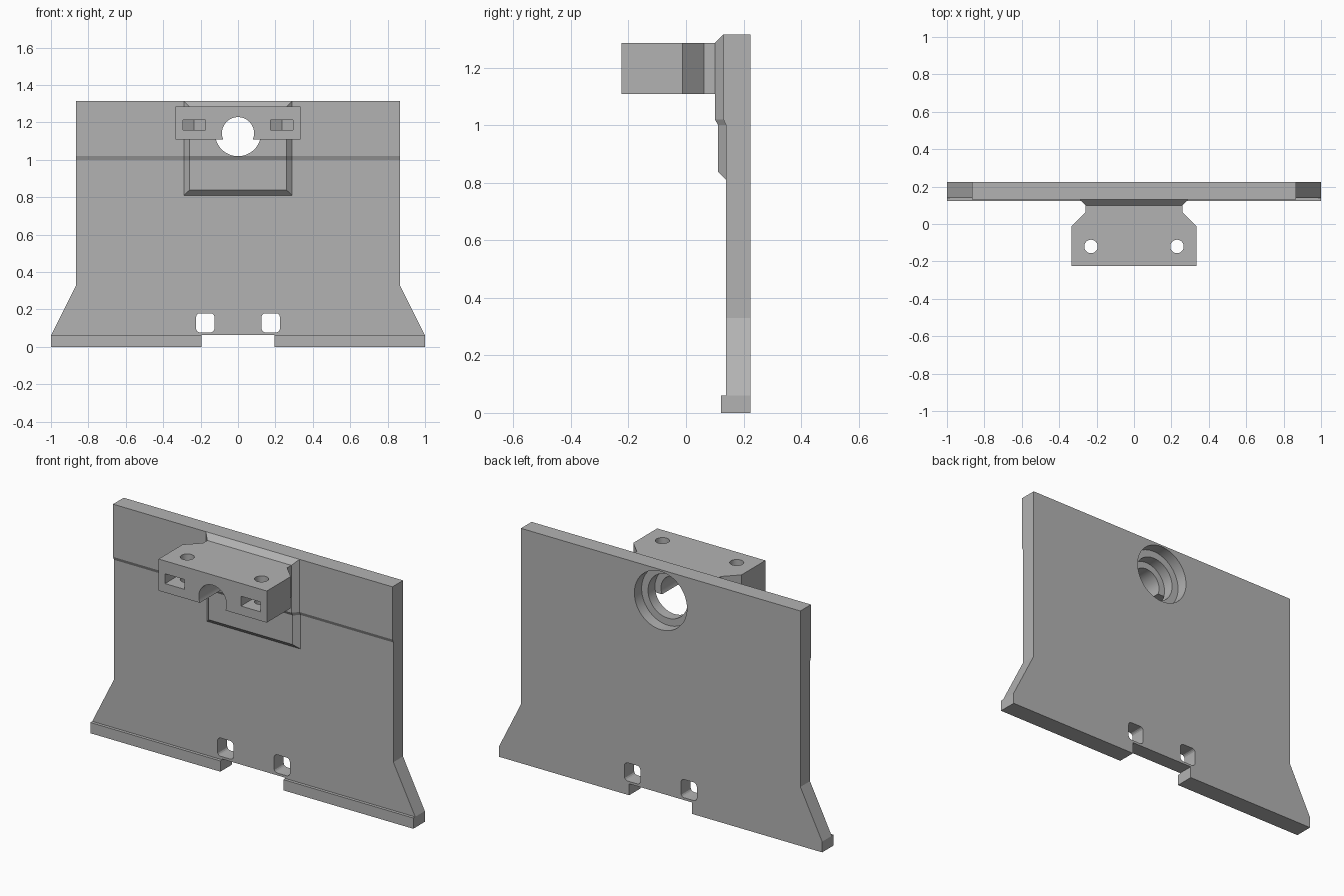
import bpy
import bmesh
from math import cos, sin, pi, radians

if "Cube" in bpy.data.objects:
    bpy.data.objects.remove(bpy.data.objects["Cube"], do_unlink=True)

GREY = (0.45, 0.45, 0.45, 1)
grey = bpy.data.materials.new("plain_grey")
grey.use_nodes = True
grey.diffuse_color = GREY
grey.node_tree.nodes["Principled BSDF"].inputs["Base Color"].default_value = GREY


def loft(name, rings):
    """Closed solid through rings of equal point count."""
    bm = bmesh.new()
    rows = [[bm.verts.new(p) for p in ring] for ring in rings]
    n = len(rows[0])
    for a, b in zip(rows, rows[1:]):
        for i in range(n):
            j = (i + 1) % n
            bm.faces.new((a[i], a[j], b[j], b[i]))
    bm.faces.new(rows[0])
    bm.faces.new(rows[-1])
    bmesh.ops.remove_doubles(bm, verts=bm.verts, dist=1e-5)
    bmesh.ops.recalc_face_normals(bm, faces=bm.faces)
    mesh = bpy.data.meshes.new(name)
    bm.to_mesh(mesh)
    bm.free()
    obj = bpy.data.objects.new(name, mesh)
    obj.data.materials.append(grey)
    bpy.context.collection.objects.link(obj)
    return obj


def prism(name, outline, axis, lo, hi):
    """Extrude a 2D outline along x, y or z."""
    place = {"x": lambda a, b, t: (t, a, b),
             "y": lambda a, b, t: (a, t, b),
             "z": lambda a, b, t: (a, b, t)}[axis]
    return loft(name, [[place(a, b, t) for a, b in outline] for t in (lo, hi)])


def circle(cx, cy, r, n=48, start=0.0):
    return [(cx + r * cos(start + 2 * pi * i / n), cy + r * sin(start + 2 * pi * i / n))
            for i in range(n)]


def rounded_rect(cx, cy, hw, hh, r):
    pts = []
    for k, (sx, sy) in enumerate(((1, 1), (-1, 1), (-1, -1), (1, -1))):
        for s in range(5):
            a = (k + s / 4) * pi / 2
            pts.append((cx + sx * (hw - r) + r * cos(a), cy + sy * (hh - r) + r * sin(a)))
    return pts


def mirrored(half):
    return half + [(-x, y) for x, y in reversed(half)]


def combine(target, tool, operation):
    mod = target.modifiers.new("combine", "BOOLEAN")
    mod.operation = operation
    mod.solver = "EXACT"
    mod.object = tool
    bpy.context.view_layer.objects.active = target
    bpy.ops.object.modifier_apply(modifier=mod.name)
    bpy.data.objects.remove(tool, do_unlink=True)


BACK, TOP = 0.224, 1.315

# Plate: side profile with bottom rail, trimmed to the front outline with its notch
plate = prism("mounting_plate",
              [(BACK, 0), (0.122, 0), (0.122, 0.06), (0.139, 0.06), (0.139, 1.0),
               (0.13, 1.02), (0.13, TOP), (BACK, TOP)], "x", -1.1, 1.1)
outline = mirrored([(0.195, 0.064), (0.195, -0.1), (1.0, -0.1), (1.0, 0.06),
                    (0.865, 0.33), (0.865, TOP + 0.1)])
combine(plate, prism("outline_cutter", outline, "y", -0.5, 0.5), "INTERSECT")

# Raised pad with chamfered rim: height, front half width, front y, rim y
rows = [(0.81, 0.29, 0.139, 0.139), (0.837, 0.26, 0.112, 0.139),
        (1.0, 0.26, 0.112, 0.139), (1.02, 0.26, 0.10, 0.13),
        (1.285, 0.26, 0.10, 0.13), (TOP, 0.29, 0.13, 0.13)]
pad = loft("raised_pad", [[(x, y, z) for x, y in
                           mirrored([(w, front), (0.29, rim), (0.29, 0.18)])]
                          for z, w, front, rim in rows])
combine(plate, pad, "UNION")

# Clamp block with chamfered rear corners
block = mirrored([(0.335, -0.224), (0.335, -0.012), (0.26, 0.063), (0.26, 0.15)])
combine(plate, prism("clamp_block", block, "z", 1.108, 1.285), "UNION")

# Stepped round bore and the narrow channel through the block
for radius, lo, hi in ((0.163, 0.16, 0.4), (0.123, 0.099, 0.3), (0.086, -0.4, 0.2)):
    combine(plate, prism("bore_cutter", circle(0, 1.142, radius), "y", lo, hi), "DIFFERENCE")

for side in (-1, 1):
    # Rounded tie slots near the bottom edge
    slot = rounded_rect(side * 0.175, 0.128, 0.049, 0.051, 0.02)
    combine(plate, prism("slot_cutter", slot, "y", -0.5, 0.5), "DIFFERENCE")
    # Hexagonal nut traps open to the front
    x, y = side * 0.235, -0.12
    nut = [(x - 0.06, -0.4), (x + 0.06, -0.4), (x + 0.06, y + 0.035),
           (x, y + 0.07), (x - 0.06, y + 0.035)]
    combine(plate, prism("nut_cutter", nut, "z", 1.158, 1.213), "DIFFERENCE")
    # Vertical screw holes
    screw = circle(side * 0.23, y, 0.036, 32)
    combine(plate, prism("screw_cutter", screw, "z", 1.0, 1.5), "DIFFERENCE")

plate.data.materials.clear()
plate.data.materials.append(grey)
for face in plate.data.polygons:
    face.material_index = 0

bpy.ops.object.select_all(action="DESELECT")
plate.select_set(True)
bpy.context.view_layer.objects.active = plate
bpy.ops.object.shade_smooth_by_angle(angle=radians(20))
